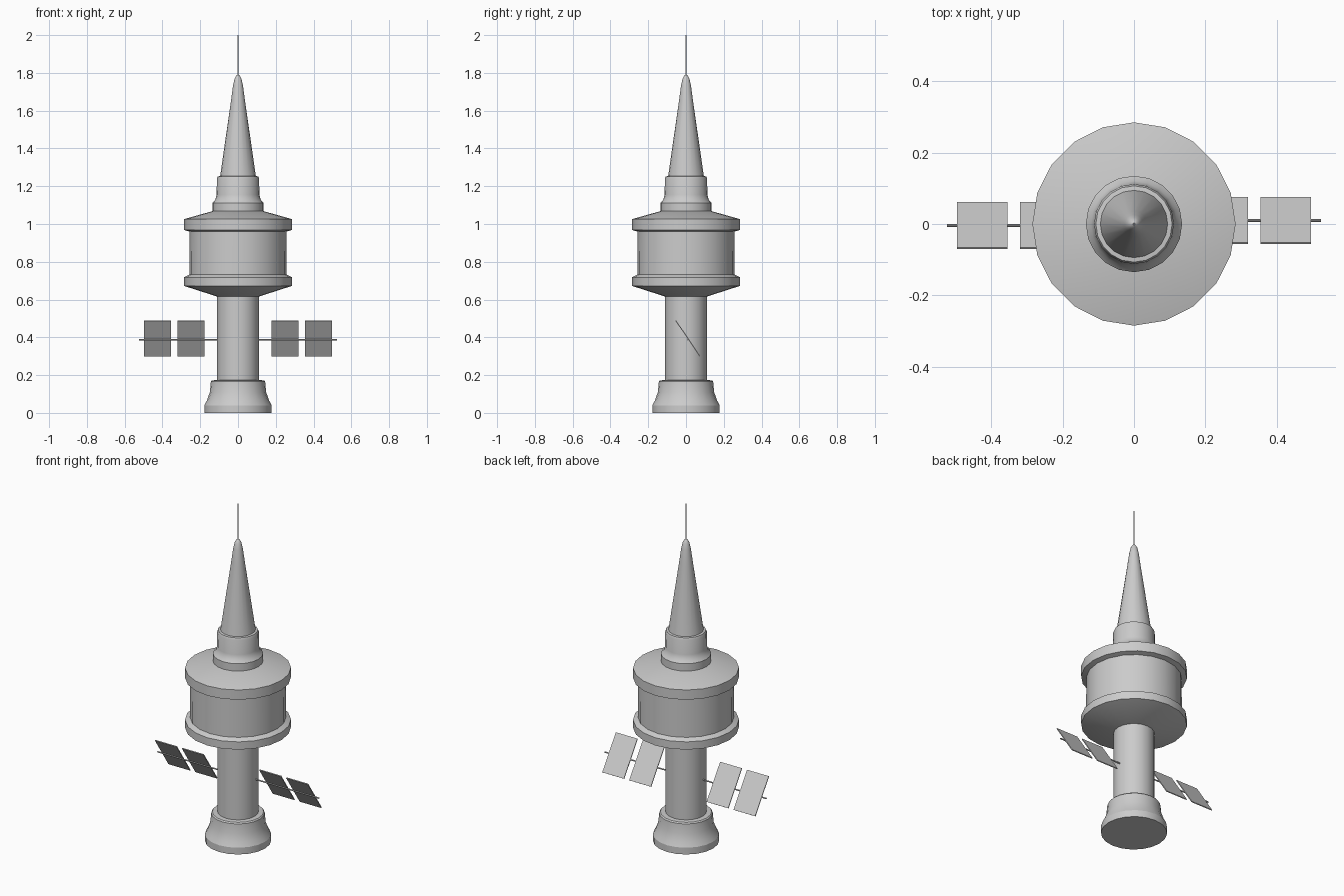
import bpy, bmesh, math
from mathutils import Matrix

if "Cube" in bpy.data.objects:
    bpy.data.objects.remove(bpy.data.objects["Cube"])

def finish(name, bm, smooth=True):
    bmesh.ops.recalc_face_normals(bm, faces=bm.faces)
    mesh = bpy.data.meshes.new(name)
    bm.to_mesh(mesh)
    bm.free()
    ob = bpy.data.objects.new(name, mesh)
    bpy.context.collection.objects.link(ob)
    if smooth:
        bpy.ops.object.select_all(action='DESELECT')
        ob.select_set(True)
        bpy.context.view_layer.objects.active = ob
        bpy.ops.object.shade_smooth_by_angle(angle=math.radians(25))
    return ob

def lathe(name, profile, sides=20):
    """Closed turned solid from (radius, height) pairs, bottom to top."""
    bm = bmesh.new()
    rings = [[bm.verts.new((r * math.cos(2 * math.pi * i / sides),
                            r * math.sin(2 * math.pi * i / sides), z))
              for i in range(sides)] for r, z in profile]
    for a, b in zip(rings, rings[1:]):
        for i in range(sides):
            j = (i + 1) % sides
            bm.faces.new((a[i], a[j], b[j], b[i]))
    bm.faces.new(rings[0][::-1])
    bm.faces.new(rings[-1])
    return finish(name, bm)

# Flared foot and column
lathe("base_foot", [(.178, 0), (.178, .04), (.165, .065), (.149, .11),
                    (.144, .165), (.138, .172), (.111, .174)])
lathe("column", [(.111, .17), (.111, .63)])

# Habitat drum with its two projecting rims
lathe("habitat_drum", [(.108, .615), (.285, .672), (.285, .718), (.258, .732),
                       (.257, .96), (.285, .968), (.285, 1.026), (.135, 1.068)])

# Stepped neck above the drum
lathe("neck", [(.135, 1.06), (.135, 1.112), (.121, 1.128), (.113, 1.155),
               (.112, 1.24), (.107, 1.252), (.094, 1.254)])

# Spire and antenna
lathe("spire", [(.095, 1.25), (.036, 1.66), (.026, 1.735), (.018, 1.77),
                (.010, 1.785), (.004, 1.79)])
lathe("antenna", [(.004, 1.78), (.003, 2.0)], 8)

# Solar arrays: a boom and two tilted panels on each side
tilt = Matrix.Rotation(math.radians(34), 4, 'X')
for side, sign, y in (("right", 1, .010), ("left", -1, -.004)):
    bm = bmesh.new()
    bmesh.ops.create_cone(bm, cap_ends=True, segments=8, radius1=.004, radius2=.004,
                          depth=.425, matrix=Matrix.Translation((sign * .3125, y, .388))
                          @ Matrix.Rotation(math.pi / 2, 4, 'Y'))
    finish(side + "_boom", bm, False)
    for label, x in (("inner", .249), ("outer", .426)):
        bm = bmesh.new()
        bmesh.ops.create_cube(bm, size=1, matrix=Matrix.Translation((sign * x, y, .394))
                              @ tilt @ Matrix.Diagonal((.142, .005, .228, 1)))
        finish(f"{side}_{label}_solar_panel", bm, False)
